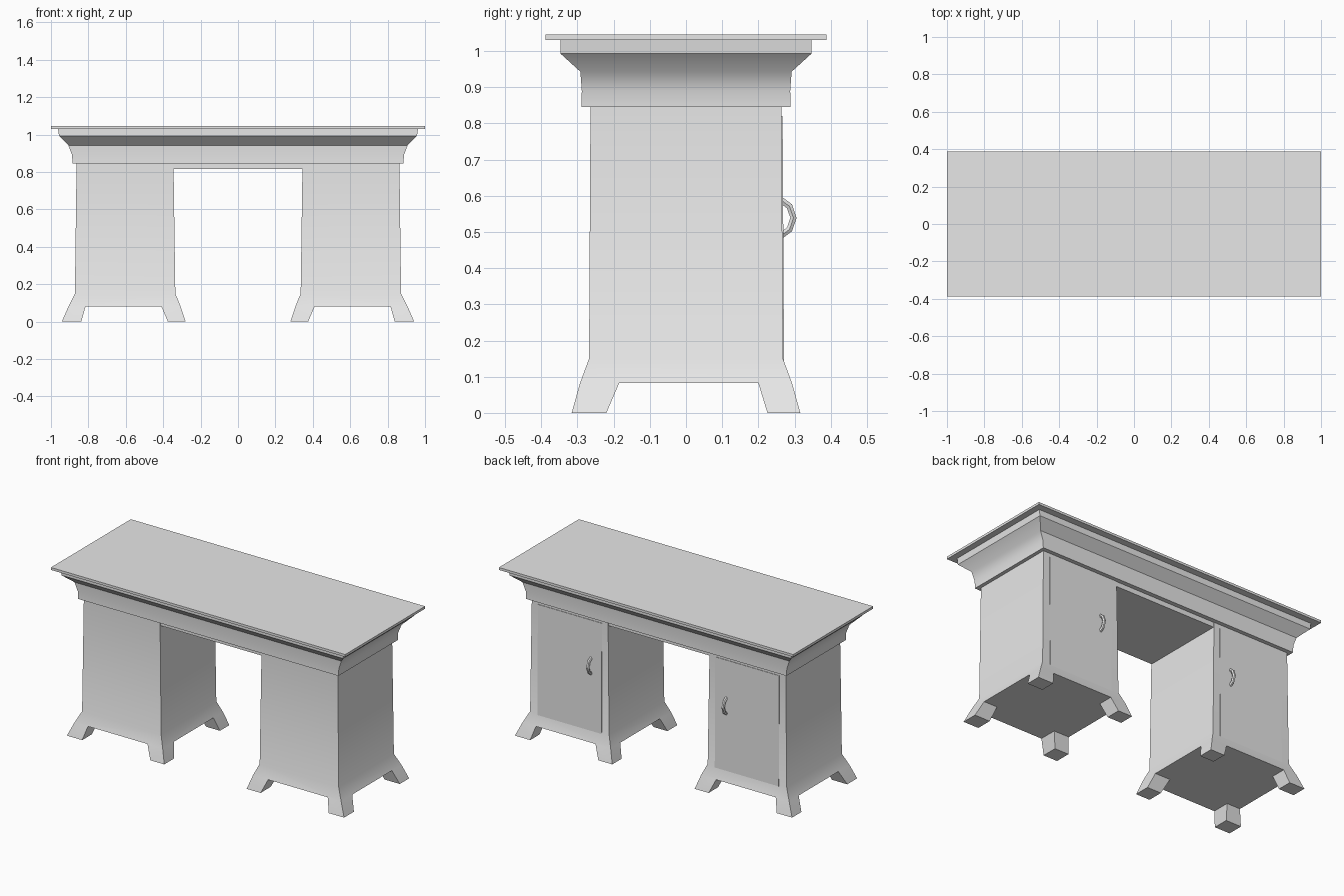
import bpy, bmesh

cube = bpy.data.objects.get("Cube")
if cube:
    bpy.data.objects.remove(cube, do_unlink=True)

GREY = (0.8, 0.8, 0.8, 1)
mat = bpy.data.materials.new("plain grey")
mat.use_nodes = True
mat.diffuse_color = GREY
mat.node_tree.nodes["Principled BSDF"].inputs["Base Color"].default_value = GREY


def finish(bm, name):
    bmesh.ops.recalc_face_normals(bm, faces=bm.faces)
    mesh = bpy.data.meshes.new(name)
    bm.to_mesh(mesh)
    bm.free()
    mesh.materials.append(mat)
    obj = bpy.data.objects.new(name, mesh)
    bpy.context.collection.objects.link(obj)
    smooth(obj)
    return obj


def smooth(obj):
    bpy.ops.object.select_all(action='DESELECT')
    obj.select_set(True)
    bpy.context.view_layer.objects.active = obj
    bpy.ops.object.shade_smooth_by_angle()


def ring(bm, x0, x1, y0, y1, z):
    return [bm.verts.new(p) for p in
            ((x0, y0, z), (x1, y0, z), (x1, y1, z), (x0, y1, z))]


def bridge(bm, a, b):
    n = len(a)
    for i in range(n):
        j = (i + 1) % n
        bm.faces.new((a[i], a[j], b[j], b[i]))


def stack(name, levels):
    """Closed solid through rectangles given as (x0, x1, y0, y1, z)."""
    bm = bmesh.new()
    rings = [ring(bm, *lv) for lv in levels]
    for a, b in zip(rings, rings[1:]):
        bridge(bm, a, b)
    bm.faces.new(rings[0])
    bm.faces.new(rings[-1])
    return finish(bm, name)


def centred(levels):
    return [(-x, x, -y, y, z) for x, y, z in levels]


# Table top, moulding below it and the beam over the knee space
stack("table_top", centred([(1, 0.388, 1.03), (1, 0.388, 1.045)]))
stack("moulding", centred([(0.885, 0.289, 0.845), (0.887, 0.288, 0.89),
                           (0.907, 0.292, 0.943), (0.957, 0.347, 0.993),
                           (0.962, 0.347, 1.03)]))
stack("knee_beam", centred([(0.35, 0.262, 0.815), (0.35, 0.262, 0.85)]))


def pedestal(name, side):
    bm = bmesh.new()
    top = ring(bm, 0.345, 0.863, -0.264, 0.264, 0.85)
    waist = ring(bm, 0.335, 0.872, -0.268, 0.268, 0.15)
    bridge(bm, top, waist)
    bm.faces.new(top)

    # Underside grid: its four corner cells carry the feet
    xs, ys = (0.307, 0.41, 0.815, 0.906), (-0.293, -0.185, 0.2, 0.293)
    g = [[bm.verts.new((x, y, 0.082)) for y in ys] for x in xs]
    edges = ([g[i][0] for i in range(4)], g[3],
             [g[i][3] for i in (3, 2, 1, 0)], g[0][::-1])
    for k, e in enumerate(edges):
        bm.faces.new([waist[(k + 1) % 4], waist[k]] + list(e))

    # Splayed feet
    fx, fy = (0.28, 0.375, 0.838, 0.942), (-0.316, -0.22, 0.225, 0.316)
    for i in range(3):
        for j in range(3):
            cell = ((i, j), (i + 1, j), (i + 1, j + 1), (i, j + 1))
            upper = [g[a][b] for a, b in cell]
            if i == 1 or j == 1:
                bm.faces.new(upper)
            else:
                lower = [bm.verts.new((fx[a], fy[b], 0)) for a, b in cell]
                bridge(bm, upper, lower)
                bm.faces.new(lower)
    for v in bm.verts:
        v.co.x *= side
    return finish(bm, name)


def handle(name, x):
    curve = bpy.data.curves.new(name, 'CURVE')
    curve.dimensions = '3D'
    curve.bevel_depth = 0.01
    curve.bevel_resolution = 1
    curve.use_fill_caps = True
    path = ((0.26, 0.59), (0.286, 0.571), (0.297, 0.539),
            (0.286, 0.507), (0.26, 0.488))
    spline = curve.splines.new('POLY')
    spline.points.add(len(path) - 1)
    for p, (y, z) in zip(spline.points, path):
        p.co = (x, y, z, 1)
    curve.materials.append(mat)
    obj = bpy.data.objects.new(name, curve)
    bpy.context.collection.objects.link(obj)
    bpy.ops.object.select_all(action='DESELECT')
    obj.select_set(True)
    bpy.context.view_layer.objects.active = obj
    bpy.ops.object.convert(target='MESH')
    smooth(bpy.context.view_layer.objects.active)


# Pedestals, each with a thin door and a pull handle on the back
for label, side in (("left", 1), ("right", -1)):
    pedestal(label + "_pedestal", side)
    x0, x1 = sorted((side * 0.385, side * 0.82))
    stack(label + "_door", [(x0, x1, 0.25, 0.271, 0.14),
                            (x0, x1, 0.25, 0.267, 0.82)])
    handle(label + "_handle", side * 0.46)
